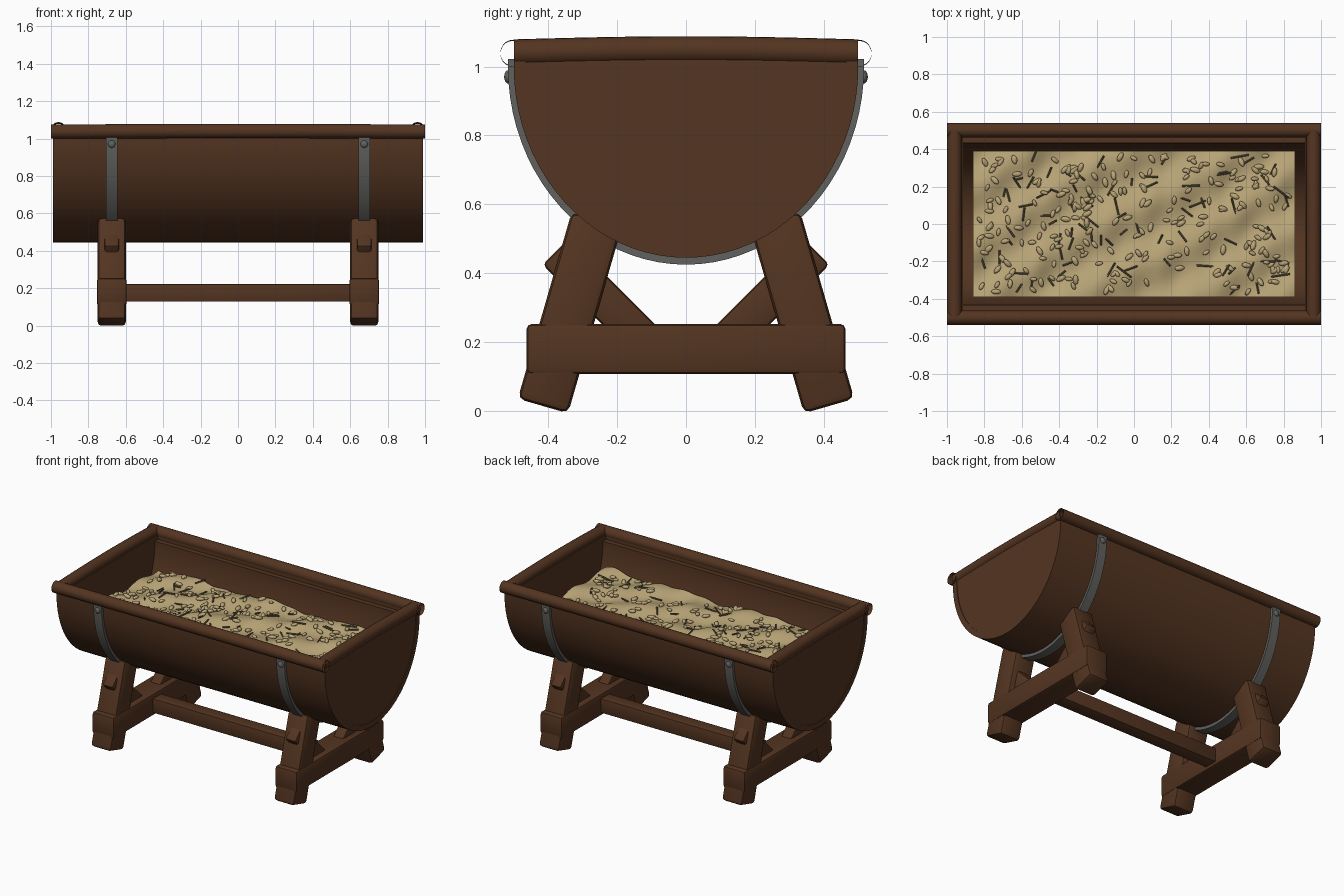
import bpy, bmesh, math, random
from mathutils import Matrix, Vector

if "Cube" in bpy.data.objects:
    bpy.data.objects.remove(bpy.data.objects["Cube"])

random.seed(4)

def material(name, rgb):
    m = bpy.data.materials.new(name)
    m.diffuse_color = (*rgb, 1)
    m.use_nodes = True
    m.node_tree.nodes["Principled BSDF"].inputs["Base Color"].default_value = m.diffuse_color
    return m

WOOD = material("brown wood", (0.088, 0.035, 0.015))
STEEL = material("grey steel", (0.12, 0.12, 0.112))
GRAIN = material("pale grain", (0.49, 0.38, 0.185))
STRAW = material("dark straw", (0.13, 0.098, 0.055))

def finish(name, bm, mat, smooth=True):
    bmesh.ops.recalc_face_normals(bm, faces=bm.faces)
    me = bpy.data.meshes.new(name)
    bm.to_mesh(me)
    bm.free()
    ob = bpy.data.objects.new(name, me)
    bpy.context.collection.objects.link(ob)
    me.materials.append(mat)
    if smooth:
        bpy.ops.object.select_all(action='DESELECT')
        ob.select_set(True)
        bpy.context.view_layer.objects.active = ob
        bpy.ops.object.shade_smooth_by_angle(angle=math.radians(35))
    return ob

def beam(name, size, loc, tilt=0, bevel=0.014):
    """Bevelled timber, tilted about x."""
    bm = bmesh.new()
    bmesh.ops.create_cube(bm, size=1, matrix=Matrix.Diagonal((*size, 1)))
    bmesh.ops.bevel(bm, geom=bm.edges[:], offset=bevel, segments=2, profile=0.5, affect='EDGES')
    bm.transform(Matrix.Translation(loc) @ Matrix.Rotation(tilt, 4, 'X'))
    return finish(name, bm, WOOD)

def half_ellipse(a, b, top, n=40):
    """U-shaped outline in y, z."""
    pts = [(a * math.cos(t), 1 - b * math.sin(t)) for t in (math.pi * i / n for i in range(n + 1))]
    return [(a, top)] + pts + [(-a, top)]

def prism(name, outline, x0, x1, mat):
    """Extrude a y, z outline along x."""
    bm = bmesh.new()
    f = bm.faces.new([bm.verts.new((x0, y, z)) for y, z in outline])
    ext = bmesh.ops.extrude_face_region(bm, geom=[f])
    bmesh.ops.translate(bm, vec=(x1 - x0, 0, 0),
                        verts=[v for v in ext['geom'] if isinstance(v, bmesh.types.BMVert)])
    return finish(name, bm, mat)

def ring(outer, inner):
    return outer + inner[::-1]

# Half-barrel shell, its inner lining and its end boards
prism("barrel_shell", ring(half_ellipse(0.5, 0.555, 1.03), half_ellipse(0.465, 0.52, 1.03)), -0.99, 0.99, WOOD)
prism("barrel_lining", ring(half_ellipse(0.47, 0.525, 1.005), half_ellipse(0.432, 0.485, 1.005)), -0.93, 0.93, WOOD)
for s, side in ((-1, "left"), (1, "right")):
    prism(side + "_end_board", half_ellipse(0.488, 0.543, 1.04), s * 0.915, s * 0.986, WOOD)

# Rounded rim poles, hollow at the ends
def pole(name, start, end, r, bow):
    bm = bmesh.new()
    start, end = Vector(start), Vector(end)
    d = (end - start).normalized()
    side = d.cross(Vector((0, 0, 1)))
    rows = []
    for i in range(13):
        t = i / 12
        c = start.lerp(end, t) + Vector((0, 0, bow * math.sin(math.pi * t)))
        rows.append([bm.verts.new(c + r * (math.cos(a) * side + math.sin(a) * Vector((0, 0, 1))))
                     for a in (2 * math.pi * k / 20 for k in range(20))])
    for p, q in zip(rows, rows[1:]):
        for k in range(20):
            j = (k + 1) % 20
            bm.faces.new((p[k], p[j], q[j], q[k]))
    return finish(name, bm, WOOD)

for s, side in ((-1, "front"), (1, "back")):
    pole(side + "_rim", (-1, s * 0.501, 1.037), (1, s * 0.501, 1.037), 0.038, 0.003)
for s, side in ((-1, "left"), (1, "right")):
    pole(side + "_rim", (s * 0.96, -0.5, 1.04), (s * 0.96, 0.5, 1.04), 0.039, 0.009)

# Steel bands with rivets
for s, side in ((-1, "left"), (1, "right")):
    x = s * 0.675
    prism(side + "_band", ring(half_ellipse(0.517, 0.575, 1.022), half_ellipse(0.497, 0.552, 1.022)),
          x - 0.03, x + 0.03, STEEL)
    for t, face in ((-1, "front"), (1, "back")):
        bm = bmesh.new()
        bmesh.ops.create_uvsphere(bm, u_segments=16, v_segments=8, radius=1,
                                  matrix=Matrix.Translation((x, t * 0.515, 0.97)) @ Matrix.Diagonal((0.02, 0.013, 0.02, 1)))
        finish(f"{side}_{face}_rivet", bm, STEEL)

# Stand: splayed legs, braces pegged through them, cross beams and stretcher
for s, side in ((-1, "left"), (1, "right")):
    x = s * 0.675
    beam(side + "_cross_beam", (0.16, 0.925, 0.145), (x, 0, 0.18))
    for t, face in ((-1, "front"), (1, "back")):
        beam(f"{side}_{face}_leg", (0.15, 0.152, 0.565), (x, t * 0.337, 0.286), t * math.radians(16.1), 0.02)
        beam(f"{side}_{face}_brace", (0.078, 0.108, 0.42), (x, t * 0.23, 0.315), -t * math.radians(45), 0.014)
beam("stretcher", (1.24, 0.09, 0.095), (0, 0, 0.175), 0, 0.006)

# Rippled grain bed
def grain_height(x, y):
    u = -0.5 * x + 0.86 * y
    return (0.853 + 0.014 * math.sin(u * 23 + 0.6 * math.sin(5 * x))
            + 0.006 * math.sin(19 * x + 4 * y) + 0.004 * math.sin(37 * x - 9 * y))

bm = bmesh.new()
bmesh.ops.create_grid(bm, x_segments=80, y_segments=36, size=1, matrix=Matrix.Diagonal((0.86, 0.39, 1, 1)))
rim = [e for e in bm.edges if e.is_boundary]
ext = bmesh.ops.extrude_edge_only(bm, edges=rim)
skirt = {v for v in ext['geom'] if isinstance(v, bmesh.types.BMVert)}
for v in bm.verts:
    v.co.z = grain_height(v.co.x, v.co.y) - (0.06 if v in skirt else 0)
finish("grain_bed", bm, GRAIN)

# Loose kernels and straw bits lying on the bed
def scatter(name, count, mat, make):
    bm = bmesh.new()
    for _ in range(count):
        x, y = random.uniform(-0.83, 0.83), random.uniform(-0.365, 0.365)
        place = (Matrix.Translation((x, y, grain_height(x, y) + 0.006))
                 @ Matrix.Rotation(random.uniform(0, math.tau), 4, 'Z')
                 @ Matrix.Rotation(random.uniform(-0.3, 0.3), 4, 'Y'))
        make(bm, place)
    return finish(name, bm, mat)

def kernel(bm, place):
    k = random.uniform(0.8, 1.15)
    bmesh.ops.create_icosphere(bm, subdivisions=2, radius=k,
                               matrix=place @ Matrix.Diagonal((0.025, 0.013, 0.011, 1)))

def straw(bm, place):
    bmesh.ops.create_cone(bm, cap_ends=True, segments=6, radius1=0.005, radius2=0.005,
                          depth=random.uniform(0.04, 0.1),
                          matrix=place @ Matrix.Rotation(math.pi / 2, 4, 'Y'))

scatter("grain_kernels", 230, GRAIN, kernel)
scatter("straw_bits", 80, STRAW, straw)
